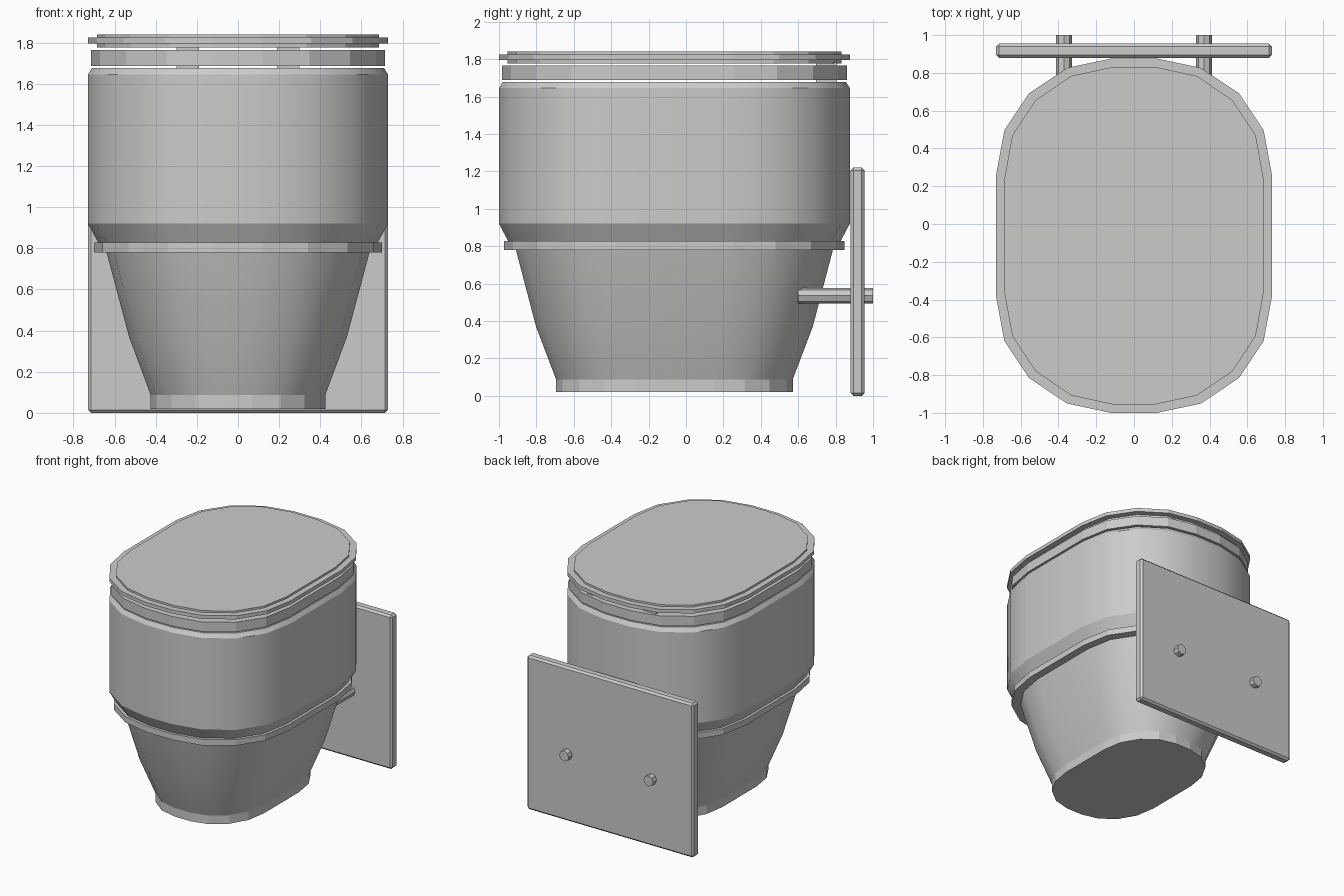
import bpy, bmesh, math
from mathutils import Matrix

cube = bpy.data.objects.get("Cube")
if cube:
    bpy.data.objects.remove(cube, do_unlink=True)

grey = bpy.data.materials.new("ceramic_grey")
grey.use_nodes = True
COLOUR = (0.6, 0.6, 0.59, 1)
grey.diffuse_color = COLOUR
grey.node_tree.nodes["Principled BSDF"].inputs["Base Color"].default_value = COLOUR

# Quarter of the rounded oval outline, as fractions of half width and half length
QUARTER = [(1, 0.345), (0.94, 0.595), (0.762, 0.803), (0.486, 0.947), (0.165, 1)]
OVAL = QUARTER + [(-x, y) for x, y in reversed(QUARTER)]
OVAL += [(-x, -y) for x, y in OVAL]
CENTRE_Y = -0.062


def finish(name, bm, smooth=False):
    bmesh.ops.recalc_face_normals(bm, faces=bm.faces)
    mesh = bpy.data.meshes.new(name)
    bm.to_mesh(mesh)
    bm.free()
    mesh.materials.append(grey)
    obj = bpy.data.objects.new(name, mesh)
    bpy.context.collection.objects.link(obj)
    if smooth:
        bpy.ops.object.select_all(action='DESELECT')
        obj.select_set(True)
        bpy.context.view_layer.objects.active = obj
        bpy.ops.object.shade_smooth_by_angle(angle=math.radians(25))
    return obj


def loft(name, rings, smooth=False, closed=False):
    """Skin oval rings of (half width, half length, height)."""
    bm = bmesh.new()
    loops = [[bm.verts.new((x * w, CENTRE_Y + y * l, z)) for x, y in OVAL]
             for w, l, z in rings]
    pairs = list(zip(loops, loops[1:]))
    if closed:
        pairs.append((loops[-1], loops[0]))
    else:
        bm.faces.new(loops[0])
        bm.faces.new(loops[-1])
    n = len(OVAL)
    for low, high in pairs:
        for i in range(n):
            j = (i + 1) % n
            bm.faces.new((low[i], low[j], high[j], high[i]))
    return finish(name, bm, smooth)


def box(name, size, centre, bevel=0):
    bm = bmesh.new()
    bmesh.ops.create_cube(bm, size=1)
    bmesh.ops.scale(bm, vec=size, verts=bm.verts)
    bmesh.ops.translate(bm, vec=centre, verts=bm.verts)
    if bevel:
        bmesh.ops.bevel(bm, geom=bm.edges[:], offset=bevel, segments=1, affect='EDGES')
    return finish(name, bm)


# Foot and tapered pedestal
loft("foot", [(0.425, 0.633, 0.02), (0.425, 0.633, 0.088)])
loft("pedestal", [(0.425, 0.633, 0.088), (0.53, 0.74, 0.37), (0.642, 0.85, 0.79)], smooth=True)

# Band around the waist
loft("waist_band", [(0.70, 0.91, 0.78), (0.70, 0.91, 0.828)])

# Bowl with chamfered rim and inner hollow
loft("bowl", [(0.675, 0.885, 0.82), (0.73, 0.938, 0.92), (0.73, 0.938, 1.645),
              (0.71, 0.918, 1.677), (0.53, 0.72, 1.677), (0.42, 0.6, 1.1)], smooth=True)

# Seat ring
loft("seat", [(0.715, 0.923, 1.688), (0.715, 0.923, 1.765),
              (0.5, 0.69, 1.765), (0.5, 0.69, 1.688)], closed=True)

# Stepped lid
loft("lid", [(0.685, 0.893, 1.777), (0.685, 0.893, 1.796), (0.73, 0.938, 1.796),
             (0.73, 0.938, 1.825), (0.685, 0.893, 1.825), (0.685, 0.893, 1.84)])

# Wall plate
box("wall_plate", (1.46, 0.075, 1.22), (0, 0.917, 0.61), bevel=0.015)

# Hinges and wall bolts on both sides
for side, s in (("left", 1), ("right", -1)):
    box("hinge_" + side, (0.11, 0.11, 0.105), (s * 0.245, 0.75, 1.73))
    bm = bmesh.new()
    bmesh.ops.create_cone(bm, cap_ends=True, segments=8, radius1=0.042, radius2=0.042, depth=0.4)
    bmesh.ops.rotate(bm, matrix=Matrix.Rotation(math.pi / 2, 3, 'X'), verts=bm.verts)
    bmesh.ops.translate(bm, vec=(s * 0.37, 0.8, 0.535), verts=bm.verts)
    finish("bolt_" + side, bm)
